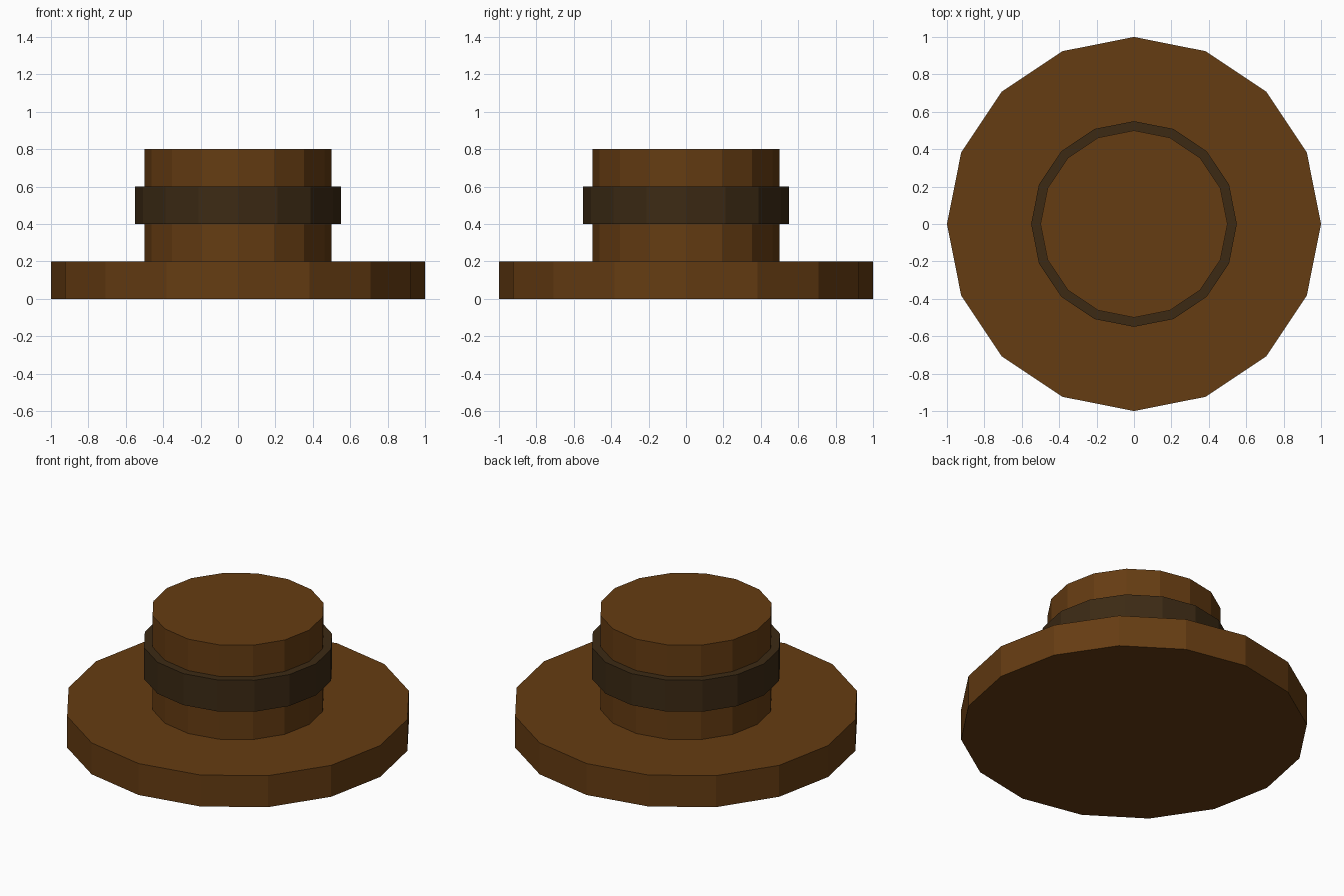
import bpy

cube = bpy.data.objects.get("Cube")
if cube:
    bpy.data.objects.remove(cube, do_unlink=True)


def material(name, rgb):
    mat = bpy.data.materials.new(name)
    mat.use_nodes = True
    color = (*rgb, 1)
    mat.diffuse_color = color
    mat.node_tree.nodes["Principled BSDF"].inputs["Base Color"].default_value = color
    return mat


def disc(name, radius, bottom, top, mat):
    """Flat-shaded sixteen-sided cylinder between two heights."""
    bpy.ops.mesh.primitive_cylinder_add(
        vertices=16, radius=radius, depth=top - bottom,
        location=(0, 0, (bottom + top) / 2))
    obj = bpy.context.object
    obj.name = name
    obj.data.materials.append(mat)
    return obj


brown = material("leather brown", (0.13, 0.045, 0.006))
dark = material("dark band brown", (0.045, 0.023, 0.007))

# Wide flat brim, crown standing on it, and the band around the crown
disc("brim", 1.0, 0.0, 0.2, brown)
disc("crown", 0.5, 0.2, 0.8, brown)
disc("band", 0.55, 0.4, 0.6, dark)
